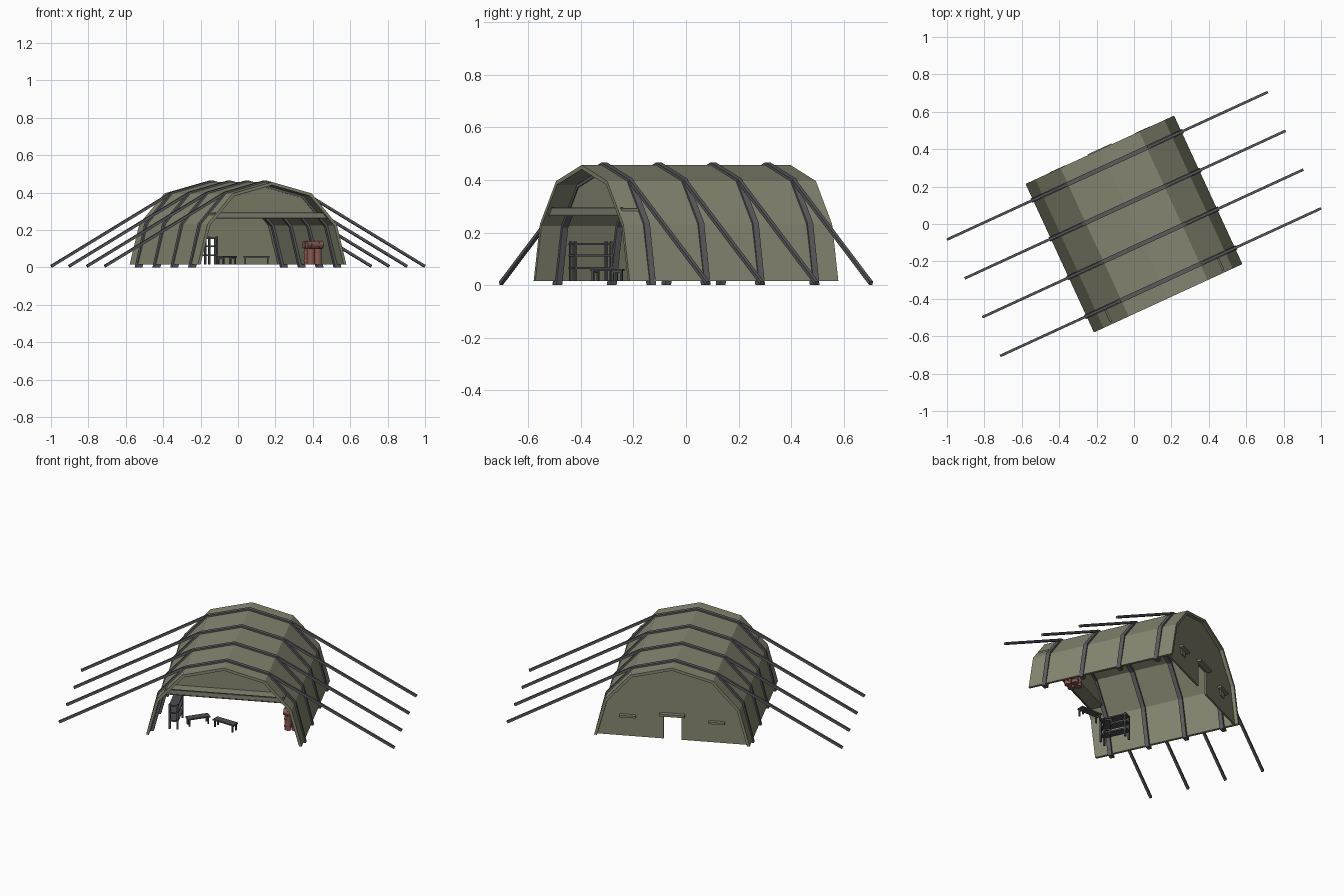
import bpy, bmesh, math
from mathutils import Matrix, Vector

cube = bpy.data.objects.get("Cube")
if cube:
    bpy.data.objects.remove(cube, do_unlink=True)

TURN = Matrix.Rotation(math.radians(24.7), 4, 'Z')   # whole shelter is turned on its plot
RIBS = [-0.342, -0.114, 0.114, 0.342]
FLOOR = 0.015


def material(name, rgb):
    m = bpy.data.materials.new(name)
    m.use_nodes = True
    m.diffuse_color = (*rgb, 1)
    m.node_tree.nodes["Principled BSDF"].inputs["Base Color"].default_value = (*rgb, 1)
    return m


CANVAS = material("olive canvas", (0.235, 0.24, 0.165))
STEEL = material("grey steel", (0.11, 0.11, 0.12))
DARK = material("dark furniture", (0.075, 0.077, 0.085))
RED = material("rust red", (0.25, 0.10, 0.085))


def finish(name, bm, mat, matrix=Matrix()):
    bmesh.ops.recalc_face_normals(bm, faces=bm.faces)
    mesh = bpy.data.meshes.new(name)
    bm.to_mesh(mesh)
    bm.free()
    mesh.materials.append(mat)
    ob = bpy.data.objects.new(name, mesh)
    bpy.context.scene.collection.objects.link(ob)
    ob.matrix_world = TURN @ matrix
    return ob


def prism(name, pts, y0, y1, mat):
    """Extrude an x-z outline along the tunnel."""
    bm = bmesh.new()
    face = bm.faces.new([bm.verts.new((x, y0, z)) for x, z in pts])
    new = bmesh.ops.extrude_face_region(bm, geom=[face])["geom"]
    bmesh.ops.translate(bm, vec=(0, y1 - y0, 0),
                        verts=[v for v in new if isinstance(v, bmesh.types.BMVert)])
    return finish(name, bm, mat)


def add_box(bm, center, size, rot=Matrix()):
    m = Matrix.Translation(center) @ rot @ Matrix.Diagonal((*size, 1))
    bmesh.ops.create_cube(bm, size=1, matrix=m)


def arch(d, base):
    """Arch outline moved outward by d, from the right foot over to the left foot."""
    half = [Vector(p) for p in ((0.437, FLOOR), (0.38, 0.232), (0.232, 0.396), (0, 0.457))]
    line = half + [Vector((-p.x, p.y)) for p in reversed(half[:-1])]
    out = []
    for i, p in enumerate(line):
        dirs = []
        if i > 0:
            dirs.append((p - line[i - 1]).normalized())
        if i < len(line) - 1:
            dirs.append((line[i + 1] - p).normalized())
        normals = [Vector((t.y, -t.x)) for t in dirs]
        n = sum(normals, Vector((0, 0))).normalized()
        q = p + n * (d / n.dot(normals[0]))
        out.append((q.x, base if i in (0, len(line) - 1) else q.y))
    return out


def band(name, outer, inner, base, y0, y1, mat):
    return prism(name, arch(outer, base) + arch(inner, base)[::-1], y0, y1, mat)


# Canvas tunnel and its ribs
band("canvas_shell", 0, -0.016, FLOOR, -0.437, 0.437, CANVAS)
for i, y in enumerate(RIBS):
    band(f"rib_{i + 1}", 0.009, -0.028, 0, y - 0.012, y + 0.012, STEEL)

# Guy poles from the shoulders to the ground
for i, y in enumerate(RIBS):
    for side, label in ((1, "left"), (-1, "right")):
        a, b = Vector((side * 0.235, y, 0.398)), Vector((side * 0.941, y, 0.007))
        bm = bmesh.new()
        rot = (b - a).to_track_quat('X', 'Z').to_matrix().to_4x4()
        add_box(bm, (a + b) / 2, ((b - a).length, 0.014, 0.014), rot)
        finish(f"guy_pole_{label}_{i + 1}", bm, STEEL)

# Back wall with a doorway notch
door = [(-0.05, FLOOR), (-0.05, 0.155), (0.05, 0.155), (0.05, FLOOR)]
prism("back_wall", arch(-0.008, FLOOR) + door, 0.407, 0.417, CANVAS)

# Door hood, window flaps and their frames
bm = bmesh.new()
add_box(bm, (0, 0.427, 0.166), (0.14, 0.03, 0.014))
for x in (-0.25, 0.25):
    add_box(bm, (x, 0.427, 0.14), (0.09, 0.024, 0.012))
    add_box(bm, (x, 0.419, 0.118), (0.045, 0.008, 0.034))
finish("back_hoods", bm, CANVAS)

# Recessed front gable with its header ledge
top = [p for p in arch(-0.01, FLOOR) if p[1] > 0.3]
prism("front_gable", [(0.345, 0.265)] + top + [(-0.345, 0.265)], -0.35, -0.34, CANVAS)
bm = bmesh.new()
add_box(bm, (0, -0.384, 0.279), (0.67, 0.076, 0.024))
finish("front_header", bm, CANVAS)
bm = bmesh.new()
for z in (0.266, 0.292):
    add_box(bm, (0, -0.42, z), (0.66, 0.008, 0.006))
finish("header_rails", bm, STEEL)

# Storage shelf by the right wall
bm = bmesh.new()
for x in (-0.022, 0.022):
    for y in (-0.075, 0.075):
        add_box(bm, (x, y, 0.09), (0.01, 0.01, 0.15))
for z in (0.065, 0.113, 0.157):
    add_box(bm, (0, 0, z), (0.052, 0.165, 0.008))
finish("shelf", bm, DARK, Matrix.Translation((-0.30, -0.26, 0)))


# Benches
def bench(name, x, y, angle, length):
    bm = bmesh.new()
    add_box(bm, (0, 0, 0.058), (length, 0.044, 0.008))
    for sx in (-1, 1):
        for sy in (-1, 1):
            add_box(bm, (sx * (length / 2 - 0.01), sy * 0.016, 0.036), (0.008, 0.008, 0.042))
        add_box(bm, (sx * (length / 2 - 0.01), 0, 0.05), (0.006, 0.036, 0.008))
    place = Matrix.Translation((x, y, 0)) @ Matrix.Rotation(math.radians(angle), 4, 'Z')
    finish(name, bm, DARK, place)


bench("bench_right", -0.18, -0.247, 30, 0.13)
bench("bench_middle", -0.02, -0.28, -25, 0.14)


# Stacked barrels by the left wall
def barrel(name, center, height, rot=Matrix()):
    bm = bmesh.new()
    for r, h, off in ((0.02, height, 0), (0.022, 0.005, -height / 4), (0.022, 0.005, height / 4)):
        bmesh.ops.create_cone(bm, cap_ends=True, segments=12, radius1=r, radius2=r, depth=h,
                              matrix=Matrix.Translation((0, 0, off)))
    finish(name, bm, RED, Matrix.Translation(center) @ rot)


LIE = Matrix.Rotation(math.pi / 2, 4, 'Y')
for j, y in enumerate((-0.23, -0.188)):
    for k, x in enumerate((0.323, 0.365)):
        barrel(f"barrel_{j + 1}_{k + 1}", (x, y, 0.058), 0.085)
    barrel(f"top_barrel_{j + 1}", (0.344, y, 0.122), 0.09, LIE)
